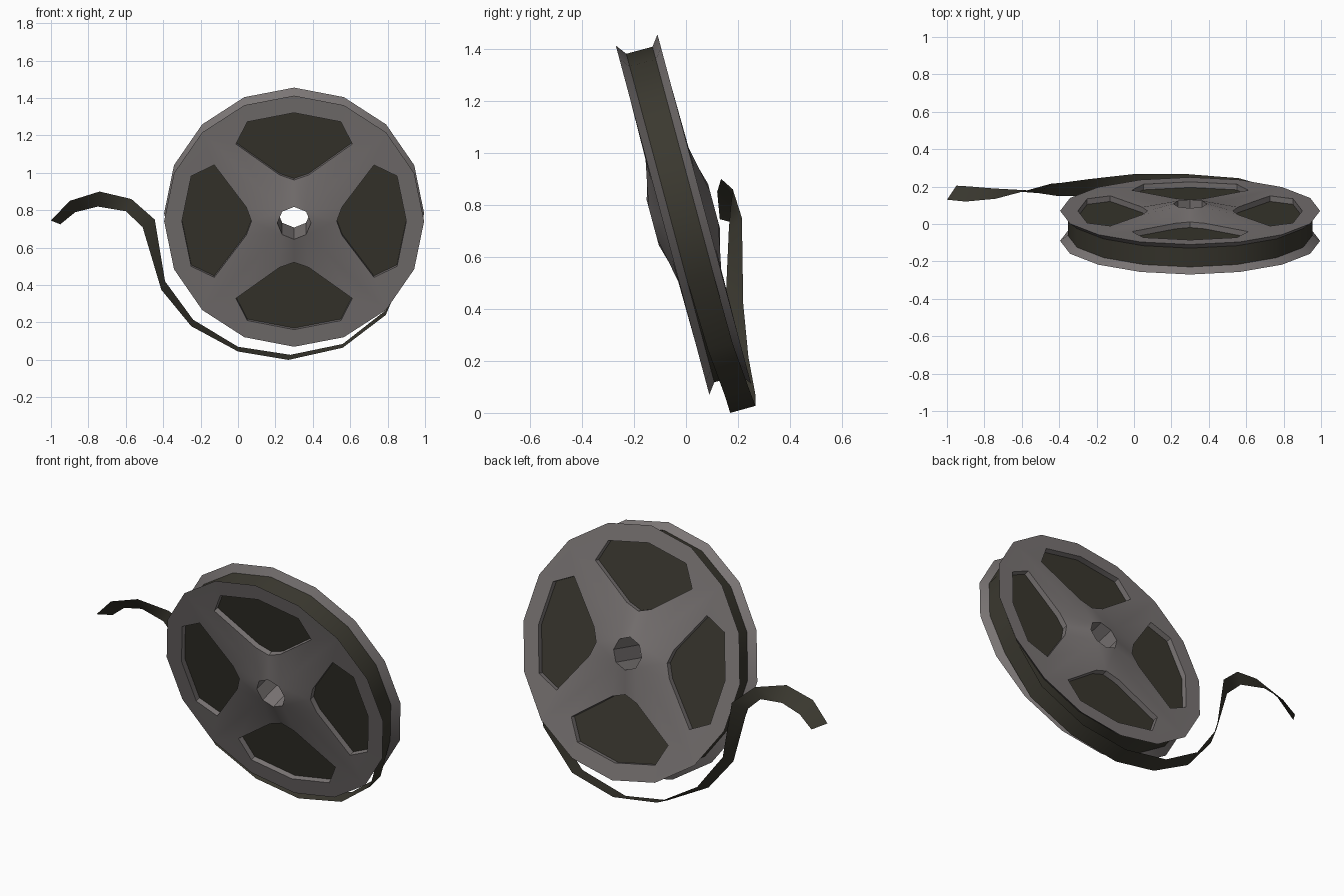
import bpy, bmesh, math
from mathutils import Matrix, Vector

if "Cube" in bpy.data.objects:
    bpy.data.objects.remove(bpy.data.objects["Cube"])


def material(name, rgb):
    m = bpy.data.materials.new(name)
    m.diffuse_color = (*rgb, 1)
    m.use_nodes = True
    m.node_tree.nodes["Principled BSDF"].inputs["Base Color"].default_value = m.diffuse_color
    return m


GREY = material("warm_grey_metal", (0.2, 0.182, 0.18))
FILM = material("dark_olive_film", (0.043, 0.04, 0.029))

TILT = Matrix.Translation((0.3, -0.01, 0.763)) @ Matrix.Rotation(math.radians(15), 4, 'X')
FACE, INNER, HUB = 0.083, 0.052, 0.122      # half thicknesses along the axle
R_RIM, R_FILM, R_BORE = 0.695, 0.654, 0.09


def finish(name, bm, mat, matrix=Matrix()):
    bmesh.ops.remove_doubles(bm, verts=bm.verts, dist=0.0005)
    bmesh.ops.recalc_face_normals(bm, faces=bm.faces)
    me = bpy.data.meshes.new(name)
    bm.to_mesh(me)
    bm.free()
    me.materials.append(mat)
    me.shade_smooth()
    me.set_sharp_from_angle(angle=math.radians(38))
    ob = bpy.data.objects.new(name, me)
    bpy.context.collection.objects.link(ob)
    ob.matrix_world = matrix


def polar(r, deg, depth):
    a = math.radians(deg)
    return Vector((r * math.sin(a), depth, r * math.cos(a)))


# Flanges: one eighth with half a window, mirrored and turned around the axle
WINDOW = [(0, 0.6), (0.25, 0.55), (0.311, 0.427), (0.078, 0.256), (0, 0.228)]
bm = bmesh.new()
for side in (-1, 1):
    for k in range(4):
        for flip in (-1, 1):
            turn = Matrix.Rotation(math.radians(90 * k), 4, 'Y') @ Matrix.Diagonal((flip, side, 1, 1))

            def face(*pts):
                bm.faces.new([bm.verts.new(turn @ p) for p in pts])

            o = [polar(R_RIM, a, FACE) for a in (0, 22.5, 45)]
            i = [polar(R_FILM, a, INNER) for a in (0, 22.5, 45)]
            w = [Vector((x, FACE, z)) for x, z in WINDOW]
            v = [Vector((x, INNER, z)) for x, z in WINDOW]
            m = polar(0.22, 45, FACE + 0.004)
            h0, h1 = polar(R_BORE, 0, HUB), polar(R_BORE, 45, HUB)
            face(o[0], o[1], w[1], w[0])
            face(o[1], o[2], w[2], w[1])
            face(w[2], o[2], m, w[3])
            face(w[3], m, h1)
            face(w[4], w[3], h1, h0)
            for a in range(2):              # sloping rim
                face(o[a], i[a], i[a + 1], o[a + 1])
            for a in range(4):              # window walls
                face(w[a], w[a + 1], v[a + 1], v[a])
            face(h0, h1, polar(R_BORE, 45, 0), polar(R_BORE, 0, 0))   # bore
finish("reel_flanges", bm, GREY, TILT)

# Wound film between the flanges
bm = bmesh.new()
profile = [(R_FILM, -INNER), (R_FILM, INNER), (0.12, INNER), (0.12, -INNER)]
for k in range(16):
    a, b = 22.5 * k, 22.5 * (k + 1)
    for j in range(4):
        (r1, d1), (r2, d2) = profile[j], profile[(j + 1) % 4]
        bm.faces.new([bm.verts.new(p) for p in
                      (polar(r1, a, d1), polar(r1, b, d1), polar(r2, b, d2), polar(r2, a, d2))])
finish("wound_film", bm, FILM, TILT)

# Loose film tail: back edge and front edge, from the reel to the free end
TAIL = [
    ((0.905, 0.105, 0.535), (0.905, 0.005, 0.508)),
    ((0.79, 0.18, 0.265), (0.79, 0.085, 0.24)),
    ((0.56, 0.245, 0.085), (0.56, 0.15, 0.065)),
    ((0.28, 0.267, 0.027), (0.27, 0.17, 0.0)),
    ((0.0, 0.267, 0.07), (0.0, 0.165, 0.045)),
    ((-0.24, 0.24, 0.215), (-0.25, 0.15, 0.18)),
    ((-0.39, 0.22, 0.42), (-0.41, 0.15, 0.375)),
    ((-0.445, 0.215, 0.75), (-0.51, 0.165, 0.71)),
    ((-0.57, 0.18, 0.86), (-0.6, 0.172, 0.795)),
    ((-0.74, 0.135, 0.9), (-0.75, 0.19, 0.82)),
    ((-0.9, 0.12, 0.85), (-0.87, 0.2, 0.79)),
    ((-1.0, 0.13, 0.745), (-0.95, 0.205, 0.725)),
]
bm = bmesh.new()
rows = [[bm.verts.new(p) for p in row] for row in TAIL]
for (a, b), (c, d) in zip(rows, rows[1:]):
    bm.faces.new((a, b, d, c))
finish("film_tail", bm, FILM)
